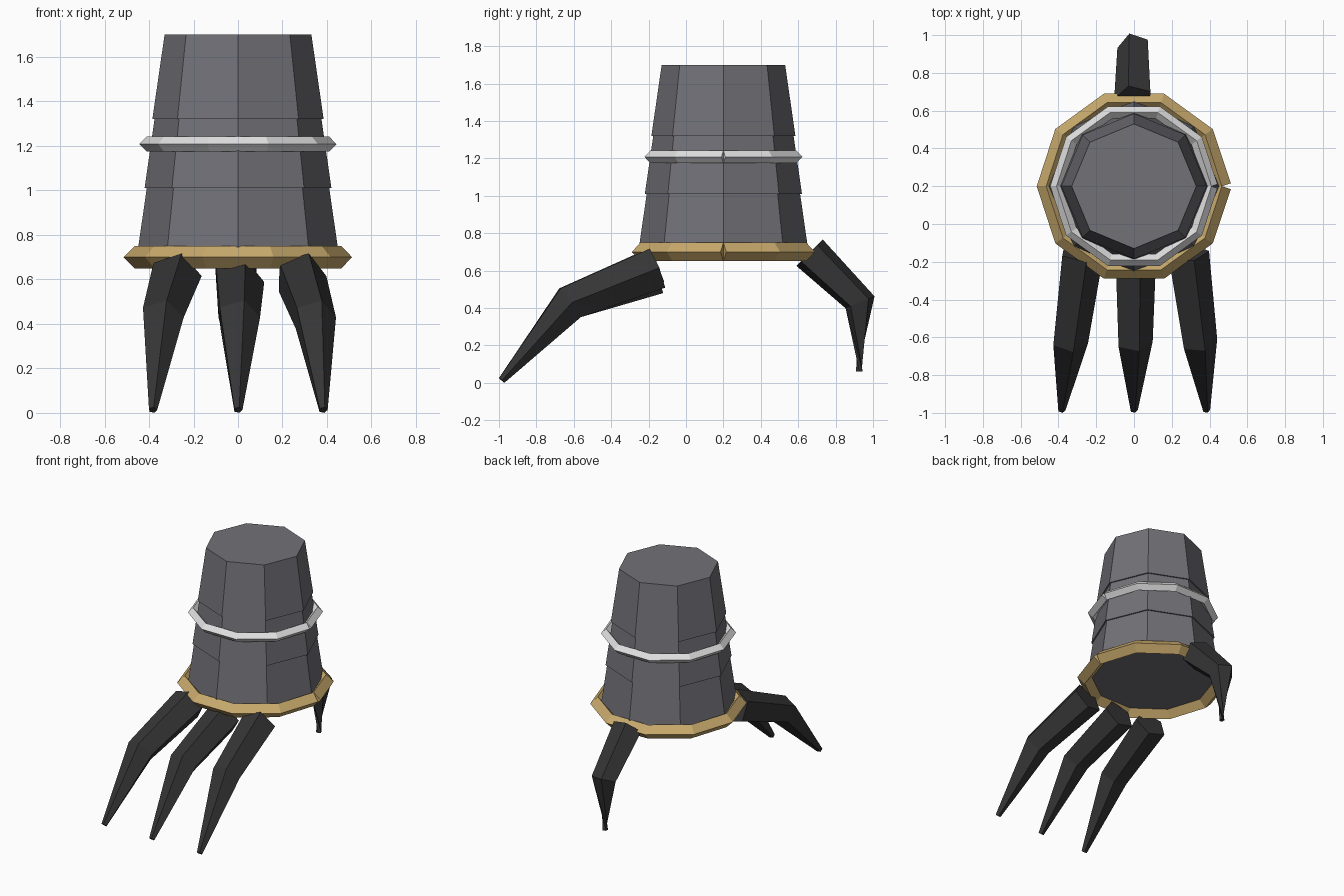
import bpy, bmesh, math
from mathutils import Vector

if "Cube" in bpy.data.objects:
    bpy.data.objects.remove(bpy.data.objects["Cube"])


def material(name, rgb):
    m = bpy.data.materials.new(name)
    m.diffuse_color = (*rgb, 1)
    m.use_nodes = True
    m.node_tree.nodes["Principled BSDF"].inputs["Base Color"].default_value = m.diffuse_color
    return m


GREY = material("slate grey", (0.165, 0.165, 0.185))
BLACK = material("claw black", (0.036, 0.036, 0.036))
GOLD = material("gold", (0.58, 0.40, 0.15))
WHITE = material("pale silver", (0.75, 0.75, 0.75))
AXIS_Y = 0.2


def finish(name, bm, mat):
    bmesh.ops.recalc_face_normals(bm, faces=bm.faces)
    me = bpy.data.meshes.new(name)
    bm.to_mesh(me)
    bm.free()
    me.materials.append(mat)
    bpy.context.collection.objects.link(bpy.data.objects.new(name, me))


def tube(name, path, radii, sides, turn, mat):
    """Open capped tube; sections lie across the averaged path direction."""
    pts = [Vector(p) for p in path]
    dirs = [(b - a).normalized() for a, b in zip(pts, pts[1:])]
    bm = bmesh.new()
    rings = []
    for i, (p, r) in enumerate(zip(pts, radii)):
        t = (dirs[max(i - 1, 0)] + dirs[min(i, len(dirs) - 1)]).normalized()
        side = t.cross(Vector((0, 0, 1))).normalized()
        up = side.cross(t)
        angles = [turn + math.tau * k / sides for k in range(sides)]
        rings.append([bm.verts.new(p + r * (side * math.cos(a) + up * math.sin(a)))
                      for a in angles])
    for a, b in zip(rings, rings[1:]):
        for k in range(sides):
            n = (k + 1) % sides
            bm.faces.new((a[k], a[n], b[n], b[k]))
    bm.faces.new(rings[0])
    bm.faces.new(rings[-1])
    finish(name, bm, mat)


# Leg: three overlapping tapered octagonal segments
for i, name in enumerate(("lower", "middle", "upper")):
    z0, r0 = 0.70 + 0.31 * i, 0.455 - 0.035 * i
    bm = bmesh.new()
    loops = [[bm.verts.new((r * math.cos(k * math.tau / 8),
                            AXIS_Y + r * math.sin(k * math.tau / 8), z))
              for k in range(8)] for r, z in ((r0, z0), (r0 - 0.055, z0 + 0.38))]
    for k in range(8):
        n = (k + 1) % 8
        bm.faces.new((loops[0][k], loops[0][n], loops[1][n], loops[1][k]))
    bm.faces.new(loops[0])
    bm.faces.new(loops[1])
    finish(name + "_leg_segment", bm, GREY)


# Ten-sided bands with a diamond section and a small open seam on the +x side
def band(name, radius, depth, z, mat):
    path = [(radius * math.cos(k * math.tau / 10),
             AXIS_Y + radius * math.sin(k * math.tau / 10), z) for k in range(11)]
    tube(name, path, [depth] * 11, 4, 0, mat)


band("ankle_band", 0.465, 0.05, 0.70, GOLD)
band("shin_band", 0.41, 0.034, 1.208, WHITE)

# Front claws: five-sided, bent once, tapering to a tip
for name, s, z in (("left", -1, 0.612), ("middle", 0, 0.585), ("right", 1, 0.612)):
    tube(name + "_front_claw",
         [(0.28 * s, -0.157, z), (0.342 * s, -0.62, 0.427), (0.383 * s, -0.985, 0.013)],
         (0.118, 0.099, 0.02), 5, 0.6, BLACK)

# Back claw
tube("back_claw", [(0, 0.66, 0.695), (0, 0.93, 0.43), (0, 0.927, 0.06)],
     (0.105, 0.088, 0.019), 5, 0.6, BLACK)
